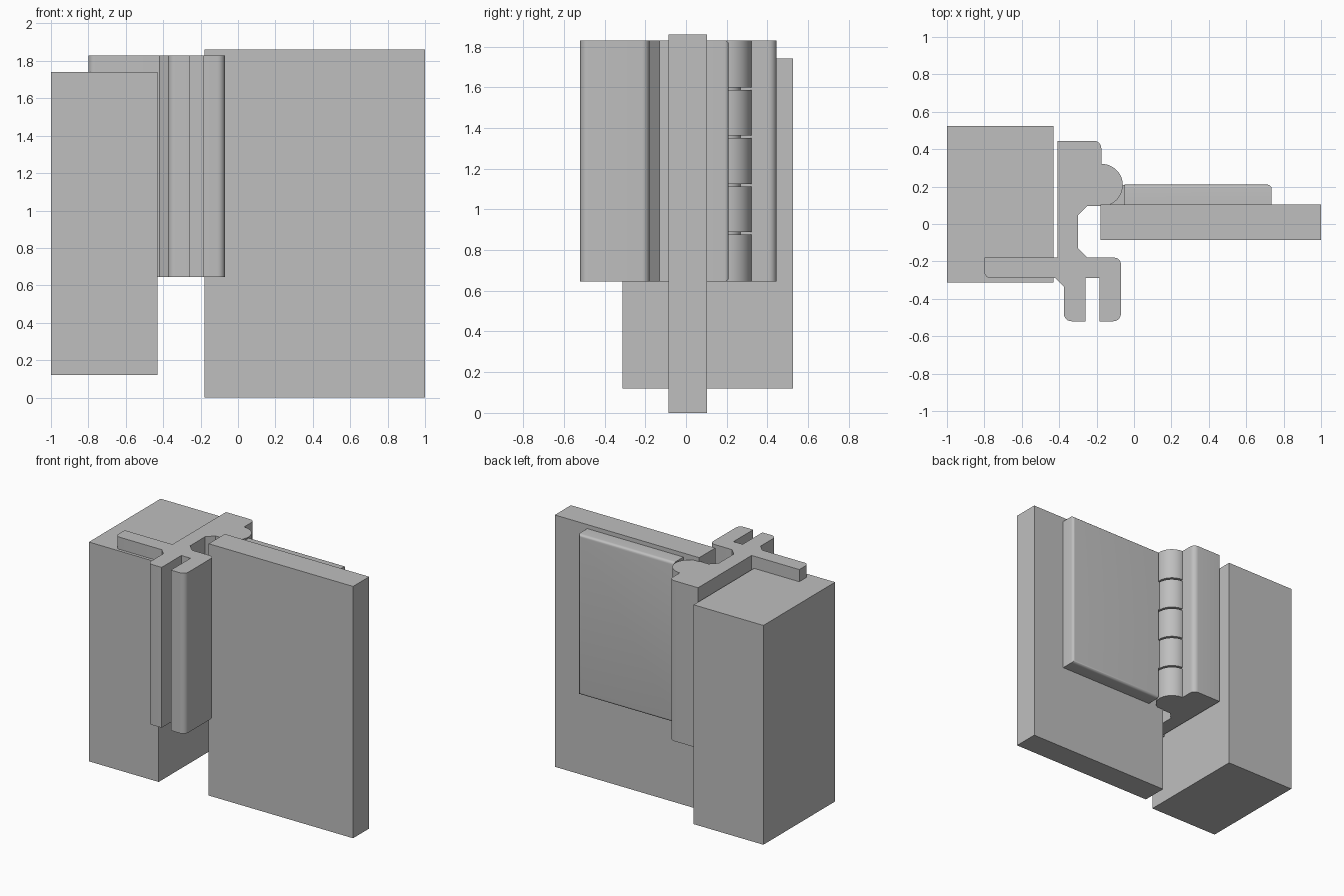
import bpy, bmesh, math
from mathutils import Vector

if "Cube" in bpy.data.objects:
    bpy.data.objects.remove(bpy.data.objects["Cube"])

grey = bpy.data.materials.new("light_grey")
grey.diffuse_color = (0.52, 0.52, 0.52, 1)
grey.use_nodes = True
grey.node_tree.nodes["Principled BSDF"].inputs["Base Color"].default_value = grey.diffuse_color

Z0, Z1 = 0.645, 1.83            # hinge height range
PIN_X, PIN_Y, PIN_R = -0.173, 0.208, 0.113


def finish(name, bm):
    bmesh.ops.recalc_face_normals(bm, faces=bm.faces)
    me = bpy.data.meshes.new(name)
    bm.to_mesh(me)
    bm.free()
    me.materials.append(grey)
    me.shade_smooth()
    me.set_sharp_from_angle(angle=math.radians(30))
    ob = bpy.data.objects.new(name, me)
    bpy.context.collection.objects.link(ob)
    return ob


def box(name, lo, hi, bevel_edges=None, radius=0.02):
    bm = bmesh.new()
    bmesh.ops.create_cube(bm, size=1)
    for v in bm.verts:
        v.co = [lo[i] + (v.co[i] + 0.5) * (hi[i] - lo[i]) for i in range(3)]
    if bevel_edges:
        edges = [e for e in bm.edges if bevel_edges(e)]
        bmesh.ops.bevel(bm, geom=edges, offset=radius, segments=5,
                        profile=0.5, affect='EDGES')
    return finish(name, bm)


def rounded(points, steps=6):
    """Replace corners that have a radius with a quarter-circle fillet."""
    out = []
    for i, (x, y, r) in enumerate(points):
        p = Vector((x, y))
        if not r:
            out.append(p)
            continue
        a = (Vector(points[i - 1][:2]) - p).normalized() * r
        b = (Vector(points[(i + 1) % len(points)][:2]) - p).normalized() * r
        for k in range(steps + 1):
            t = k / steps * math.pi / 2
            out.append(p + a * (1 - math.sin(t)) + b * (1 - math.cos(t)))
    return out


def extrude(name, points, z0, z1):
    bm = bmesh.new()
    face = bm.faces.new([bm.verts.new((p.x, p.y, z0)) for p in rounded(points)])
    new = bmesh.ops.extrude_face_region(bm, geom=[face])["geom"]
    bmesh.ops.translate(bm, vec=(0, 0, z1 - z0),
                        verts=[g for g in new if isinstance(g, bmesh.types.BMVert)])
    return finish(name, bm)


def cylinder(name, radius, z0, z1):
    bm = bmesh.new()
    bmesh.ops.create_cone(bm, cap_ends=True, segments=48, radius1=radius,
                          radius2=radius, depth=z1 - z0)
    bmesh.ops.translate(bm, verts=bm.verts, vec=(PIN_X, PIN_Y, (z0 + z1) / 2))
    return finish(name, bm)


# Door panel and frame post
box("door_panel", (-0.18, -0.085, 0), (1.0, 0.103, 1.86))
box("frame_post", (-1.0, -0.312, 0.12), (-0.43, 0.525, 1.74))

# Extruded frame profile: hinge block, web, rear fin and two slotted lips
extrude("frame_profile", [
    (-0.41, 0.445, 0), (-0.175, 0.445, 0.04), (-0.175, 0.095, 0),
    (-0.25, 0.095, 0), (-0.30, 0.045, 0), (-0.30, -0.13, 0), (-0.25, -0.18, 0),
    (-0.07, -0.18, 0.035), (-0.07, -0.52, 0.04), (-0.185, -0.52, 0),
    (-0.185, -0.29, 0), (-0.26, -0.29, 0), (-0.26, -0.52, 0),
    (-0.375, -0.52, 0.04), (-0.375, -0.335, 0), (-0.42, -0.29, 0),
    (-0.80, -0.29, 0.035), (-0.80, -0.18, 0), (-0.41, -0.18, 0)], Z0, Z1)

# Hinge leaf on the door, rounded on its free outer edges
box("hinge_leaf", (-0.05, 0.10, Z0), (0.735, 0.21, Z1),
    lambda e: all(v.co.y > 0.2 for v in e.verts)
    and not all(v.co.x < 0 for v in e.verts))

# Pin and five knuckles; the second and fourth are tied to the leaf
cylinder("hinge_pin", 0.06, Z0 + 0.01, Z1 - 0.01)
pitch, gap = (Z1 - Z0) / 5, 0.012
for i in range(5):
    a = Z0 + i * pitch + (gap / 2 if i > 0 else 0)
    b = Z0 + (i + 1) * pitch - (gap / 2 if i < 4 else 0)
    cylinder(f"knuckle_{i + 1}", PIN_R, a, b)
    if i % 2:
        box(f"leaf_tab_{i + 1}", (-0.13, 0.10, a), (-0.045, 0.208, b))
